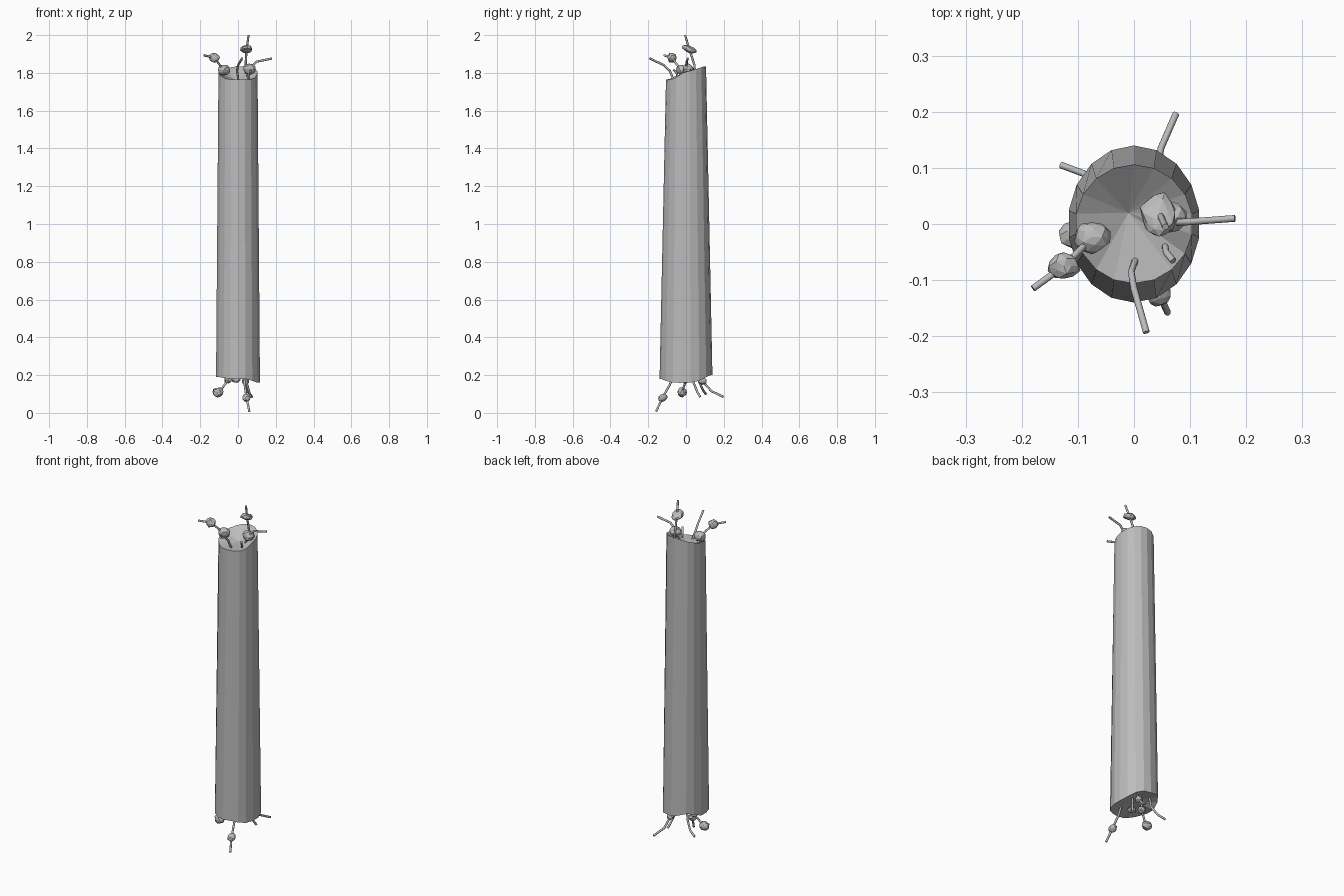
import bpy, bmesh, math, random
from mathutils import Vector

random.seed(4)
if "Cube" in bpy.data.objects:
    bpy.data.objects.remove(bpy.data.objects["Cube"])

concrete = bpy.data.materials.new("concrete_grey")
concrete.use_nodes = True
GREY = (0.5, 0.5, 0.5, 1)
concrete.diffuse_color = GREY
concrete.node_tree.nodes["Principled BSDF"].inputs["Base Color"].default_value = GREY


def finish(name, bm):
    bmesh.ops.recalc_face_normals(bm, faces=bm.faces)
    mesh = bpy.data.meshes.new(name)
    bm.to_mesh(mesh)
    bm.free()
    mesh.materials.append(concrete)
    obj = bpy.data.objects.new(name, mesh)
    bpy.context.collection.objects.link(obj)
    return obj


# Tapered column with ragged broken rims, heights listed from the back towards -x
low = [.20, .21, .22, .21, .19, .19, .19, .185, .18, .18, .18, .17, .16, .16, .16, .17, .19, .20]
high = [1.835, 1.83, 1.82, 1.81, 1.80, 1.795, 1.785, 1.77, 1.765,
        1.765, 1.765, 1.765, 1.775, 1.80, 1.81, 1.82, 1.83, 1.835]
SIDES = len(low)


def ring(bm, rx, ry, heights):
    verts = []
    for i, z in enumerate(heights):
        a = math.pi / 2 + math.tau * i / SIDES
        verts.append(bm.verts.new((rx * math.cos(a), ry * math.sin(a), z)))
    return verts


bm = bmesh.new()
bottom = ring(bm, 0.118, 0.14, low)
top = ring(bm, 0.105, 0.106, high)
bottom_centre = bm.verts.new((0, 0, 0.21))
top_centre = bm.verts.new((-0.01, 0.02, 1.76))
for i in range(SIDES):
    j = (i + 1) % SIDES
    bm.faces.new((bottom[i], bottom[j], top[j], top[i]))
    bm.faces.new((top[i], top[j], top_centre))
    bm.faces.new((bottom[j], bottom[i], bottom_centre))
finish("column_shaft", bm)


# Bent reinforcing bars swept along short paths
def bar(name, points, radius=0.006, sides=8):
    pts = [Vector(p) for p in points]
    bm = bmesh.new()
    rings = []
    for i, p in enumerate(pts):
        d = pts[min(i + 1, len(pts) - 1)] - pts[max(i - 1, 0)]
        q = d.to_track_quat('Z', 'Y')
        angles = [math.tau * k / sides for k in range(sides)]
        rings.append([bm.verts.new(p + q @ Vector((radius * math.cos(a), radius * math.sin(a), 0)))
                      for a in angles])
    for a, b in zip(rings, rings[1:]):
        for k in range(sides):
            n = (k + 1) % sides
            bm.faces.new((a[k], a[n], b[n], b[k]))
    bm.faces.new(rings[0][::-1])
    bm.faces.new(rings[-1])
    obj = finish(name, bm)
    for poly in obj.data.polygons:
        poly.use_smooth = len(poly.vertices) == 4


bar("top_bar_left", [(-.075, .015, 1.76), (-.08, -.03, 1.82), (-.125, -.075, 1.88), (-.18, -.115, 1.893)])
bar("top_bar_upright", [(.045, .05, 1.76), (.04, .045, 1.84), (.045, .02, 1.92), (.056, -.005, 2.0)])
bar("top_bar_right", [(.045, 0, 1.76), (.06, .002, 1.82), (.10, .004, 1.86), (.18, .01, 1.876)])
bar("top_bar_front", [(.002, -.065, 1.76), (-.005, -.085, 1.81), (0, -.115, 1.84), (.022, -.193, 1.877)])
bar("top_bar_stub", [(.055, -.035, 1.75), (.057, -.05, 1.80), (.07, -.066, 1.815)])
bar("bottom_bar_front", [(.03, -.06, .22), (.035, -.085, .15), (.045, -.125, .08), (.06, -.158, .008)])
bar("bottom_bar_back", [(.035, .06, .23), (.04, .09, .165), (.048, .135, .115), (.075, .197, .085)])
bar("bottom_bar_left_back", [(-.05, .065, .23), (-.06, .07, .165), (-.09, .09, .12), (-.13, .105, .10)])
bar("bottom_bar_left", [(-.04, .01, .23), (-.055, 0, .17), (-.085, -.015, .13), (-.11, -.02, .10)])
bar("bottom_bar_right", [(.035, .03, .23), (.045, .04, .16), (.06, .06, .11), (.068, .075, .085)])


# Rough concrete lumps clinging to the bars
def lump(name, centre, size, tilt=0):
    bm = bmesh.new()
    bmesh.ops.create_icosphere(bm, subdivisions=2, radius=1)
    for v in bm.verts:
        v.co *= random.uniform(0.85, 1.06)
        x, y, z = (c * s for c, s in zip(v.co, size))
        v.co = Vector((x, y * math.cos(tilt) - z * math.sin(tilt),
                       y * math.sin(tilt) + z * math.cos(tilt))) + Vector(centre)
    finish(name, bm)


lump("top_lump_left_low", (-.075, -.023, 1.815), (.034, .03, .03))
lump("top_lump_left_high", (-.125, -.075, 1.88), (.03, .026, .027))
lump("top_lump_upright", (.045, .017, 1.925), (.034, .043, .02), -0.4)
lump("top_lump_right", (.06, .012, 1.82), (.034, .03, .03))
lump("bottom_lump_left", (-.107, -.02, .11), (.03, .026, .027))
lump("bottom_lump_front", (.045, -.123, .08), (.024, .027, .02), 0.5)
lump("bottom_lump_left_small", (-.052, 0, .175), (.022, .022, .02))
lump("bottom_lump_back_small", (.04, .088, .168), (.02, .022, .02))
lump("bottom_lump_middle", (-.01, -.03, .175), (.024, .024, .018))
